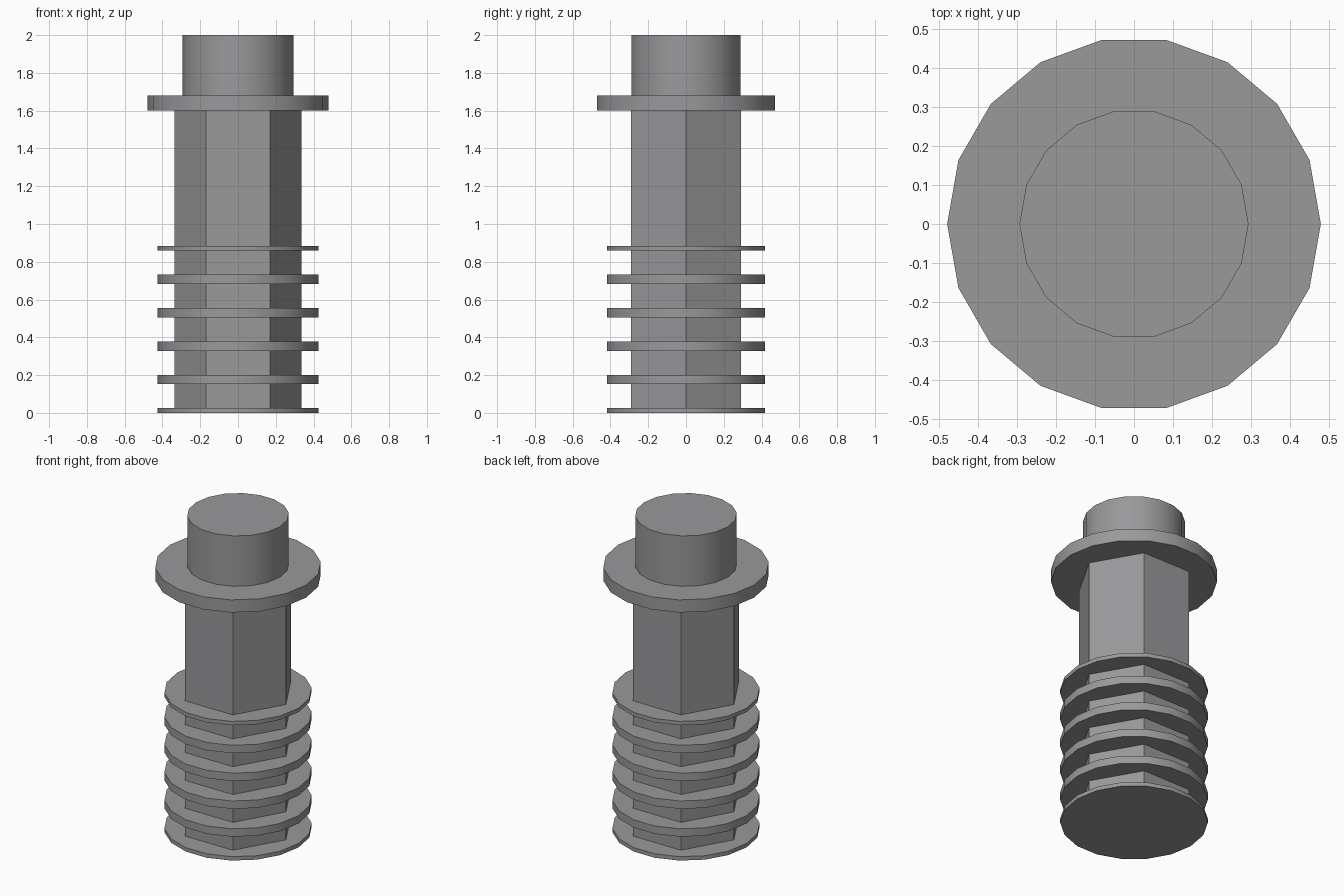
import bpy
import math

cube = bpy.data.objects.get("Cube")
if cube:
    bpy.data.objects.remove(cube, do_unlink=True)

# Single grey metal colour
grey = bpy.data.materials.new("Grey metal")
grey.use_nodes = True
GREY = (0.32, 0.32, 0.33, 1)
grey.diffuse_color = GREY
grey.node_tree.nodes["Principled BSDF"].inputs["Base Color"].default_value = GREY


def prism(name, sides, radius, bottom, top):
    """Upright prism with a corner on +x, smooth around shallow edges."""
    bpy.ops.mesh.primitive_cylinder_add(
        vertices=sides, radius=radius, depth=top - bottom,
        location=(0, 0, (bottom + top) / 2), rotation=(0, 0, math.pi / 2))
    obj = bpy.context.object
    obj.name = name
    obj.data.materials.append(grey)
    bpy.ops.object.transform_apply(location=False, rotation=True, scale=True)
    bpy.ops.object.shade_smooth_by_angle(angle=math.radians(30))
    return obj


# Hexagonal shaft, collar and round head
prism("hex_shaft", 6, 0.337, 0.01, 1.60)
prism("collar", 18, 0.478, 1.60, 1.68)
prism("head", 18, 0.293, 1.68, 2.0)

# Evenly spaced rings; the end rings are half thickness
PITCH, HALF, COUNT = 0.1768, 0.025, 6
LENGTH = PITCH * (COUNT - 1)
for i in range(COUNT):
    z = i * PITCH
    prism(f"ring_{i + 1}", 18, 0.425, max(0, z - HALF), min(LENGTH, z + HALF))
